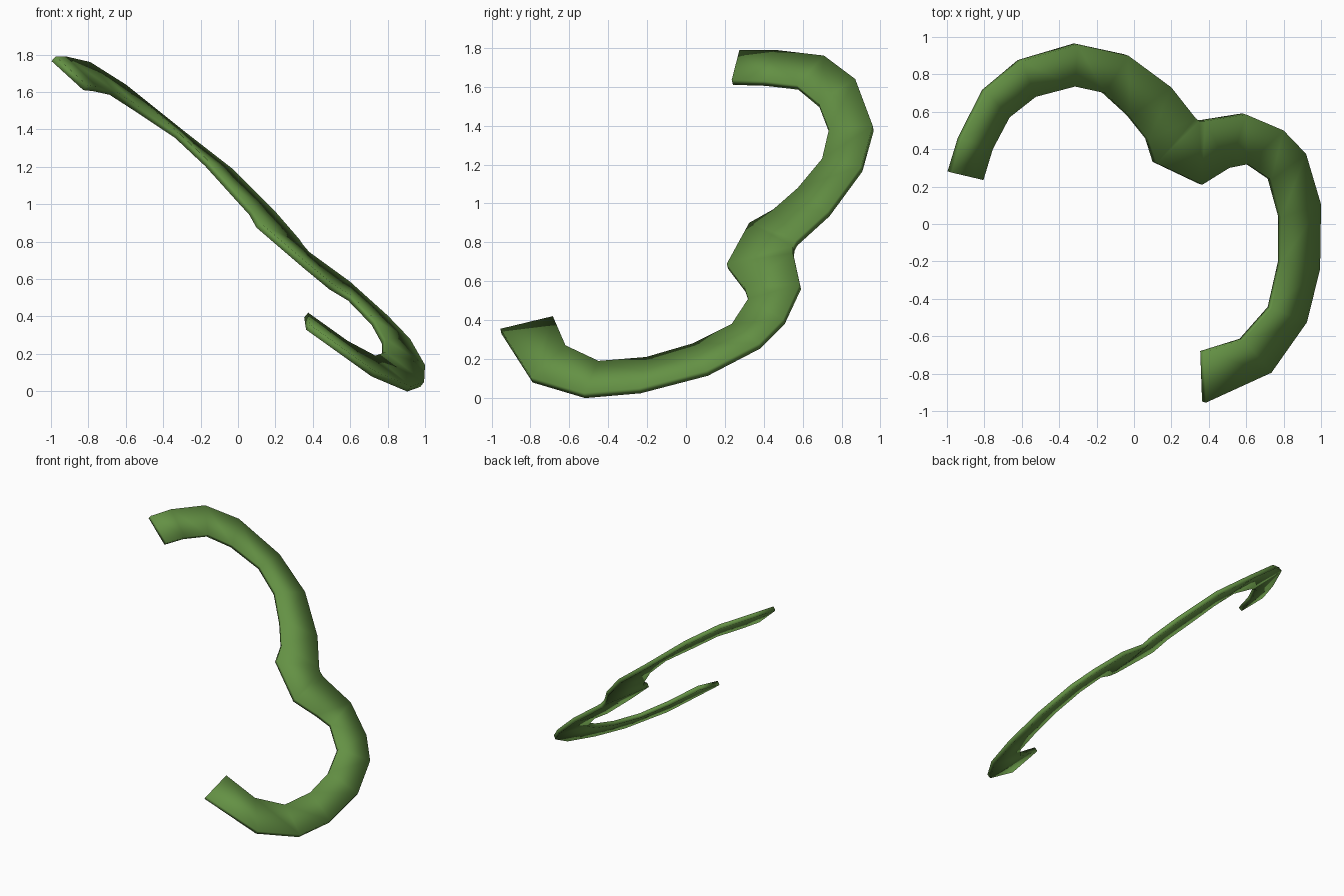
import bpy, bmesh

# Paired edge points of the curved band's upper face: (outer edge, inner edge)
stations = [
    ((-.975, .275, 1.79), (-.805, .235, 1.635)),
    ((-.92, .455, 1.79), (-.755, .40, 1.63)),
    ((-.79, .71, 1.76), (-.665, .57, 1.61)),
    ((-.60, .87, 1.64), (-.525, .68, 1.52)),
    ((-.30, .96, 1.40), (-.315, .735, 1.38)),
    ((-.03, .90, 1.19), (-.155, .70, 1.23)),
    ((.20, .73, .96), (-.02, .575, 1.08)),
    ((.33, .565, .81), (.08, .45, .97)),
    ((.35, .55, .78), (.12, .325, .90)),
    ((.38, .55, .745), (.365, .21, .69)),
    ((.60, .585, .585), (.51, .30, .57)),
    ((.80, .50, .405), (.61, .32, .51)),
    ((.92, .375, .28), (.735, .235, .38)),
    ((1.0, .105, .14), (.79, .035, .28)),
    ((.995, -.24, .05), (.79, -.205, .21)),
    ((.925, -.525, .025), (.735, -.45, .19)),
    ((.735, -.795, .105), (.585, -.62, .27)),
    ((.385, -.955, .355), (.375, -.685, .42)),
]

green = bpy.data.materials.new("leaf green")
green.diffuse_color = (.127, .283, .058, 1)

# Curved band: a strip of quads between the two edges
bm = bmesh.new()
rows = [[bm.verts.new(p) for p in pair] for pair in stations]
for (a, b), (c, d) in zip(rows, rows[1:]):
    bm.faces.new((a, b, d, c))
bm.normal_update()
if sum(f.normal.z for f in bm.faces) < 0:
    bmesh.ops.reverse_faces(bm, faces=bm.faces[:])
for f in bm.faces:
    f.smooth = True
mesh = bpy.data.meshes.new("curved_band")
bm.to_mesh(mesh)
bm.free()
mesh.materials.append(green)
band = bpy.data.objects.new("curved_band", mesh)
bpy.context.collection.objects.link(band)

# Thin plate thickness, grown below the upper face
solid = band.modifiers.new("thickness", 'SOLIDIFY')
solid.thickness = .034
solid.offset = -1
